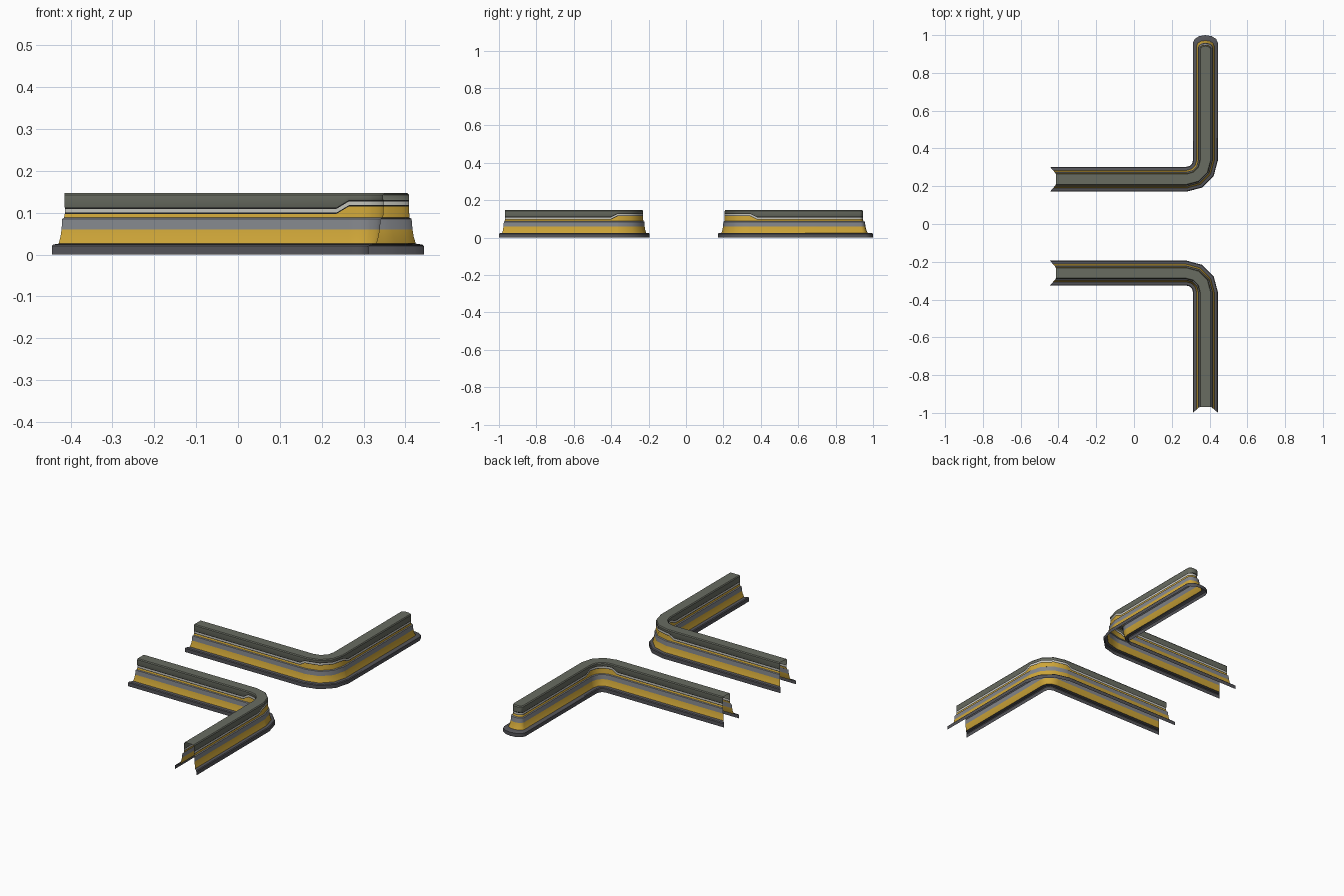
import bpy, math

if "Cube" in bpy.data.objects:
    bpy.data.objects.remove(bpy.data.objects["Cube"])

CX, R = 0.378, 0.1          # centreline of the long arm, bend radius


def material(name, rgb):
    m = bpy.data.materials.new(name)
    m.diffuse_color = (*rgb, 1)
    m.use_nodes = True
    m.node_tree.nodes["Principled BSDF"].inputs["Base Color"].default_value = m.diffuse_color
    return m


DARK = material("dark_grey", (0.09, 0.09, 0.10))
GOLD = material("gold", (0.62, 0.38, 0.04))
STEEL = material("blue_grey", (0.23, 0.24, 0.26))
BLACK = material("black", (0.01, 0.01, 0.01))
WHITE = material("off_white", (0.55, 0.55, 0.50))
OLIVE = material("olive_grey", (0.14, 0.15, 0.12))

# Cross-section strips: (half width, height, lift at the bend)
L = 0.018
STRIPS = [
    ("base_skirt", DARK, [(.066, 0, 0), (.066, .02, 0), (.062, .024, 0), (.047, .026, 0)]),
    ("lower_gold_band", GOLD, [(.047, .026, 0), (.042, .042, 0), (.039, .06, 0)]),
    ("steel_band", STEEL, [(.039, .06, 0), (.037, .085, 0), (.032, .088, 0)]),
    ("upper_gold_band", GOLD, [(.032, .088, 0), (.030, .097, L)]),
    ("lower_black_line", BLACK, [(.030, .097, L), (.030, .100, L)]),
    ("white_stripe", WHITE, [(.030, .100, L), (.030, .109, L)]),
    ("upper_black_line", BLACK, [(.030, .109, L), (.030, .112, L)]),
    ("top_rail", OLIVE, [(.030, .112, L), (.031, .114, L), (.031, .142, 0),
                         (.027, .147, 0), (0, .147, 0)]),
]


def flare(d):
    # open ends reach further out at the wide base
    return max(d - 0.03, 0) * 0.86


def side(d, s, cy, end_y):
    """One side of the bent wall: points (x, y, lift weight)."""
    ax, ay = CX - R, cy + R
    y = cy - s * d
    x = CX + s * d
    pts = [(-0.414 - flare(d), y, 0), (0.235, y, 0), (0.265, y, 1)]
    for i in range(4):
        a = math.radians(-90 + 30 * i)
        r = R + s * d
        pts.append((ax + r * math.cos(a), ay + r * math.sin(a), 1))
    pts += [(x, ay + 0.006, 1), (x, ay + 0.042, 0), (x, end_y, 0)]
    return pts


def outlines(d, cy, capped):
    """Plan lines at half width d, travelling with the outside on the right."""
    if not capped:
        end = 0.968 + flare(d)
        return [side(d, 1, cy, end), side(d, -1, cy, end)[::-1]]
    tip = 0.943 + (d - 0.028) * 1.5
    straight = tip - 0.62 * d
    cap = [(CX + d * math.cos(a), straight + 0.62 * d * math.sin(a), 0)
           for a in (math.pi * k / 6 for k in range(1, 6))]
    return [side(d, 1, cy, straight) + cap + side(d, -1, cy, straight)[::-1]]


def build_strip(name, mat, levels, cy, capped, mirror):
    verts, faces = [], []
    for run in range(1 if capped else 2):
        first = len(verts)
        for d, z, lift in levels:
            line = outlines(d, cy, capped)[run]
            n = len(line)
            verts += [(x, y * mirror, z + lift * w) for x, y, w in line]
        for j in range(len(levels) - 1):
            for i in range(n - 1):
                a = first + j * n + i
                f = (a, a + 1, a + n + 1, a + n)
                faces.append(f if mirror > 0 else f[::-1])
    me = bpy.data.meshes.new(name)
    me.from_pydata(verts, [], faces)
    me.materials.append(mat)
    me.shade_smooth()
    me.set_sharp_from_angle(angle=math.radians(35))
    me.validate()
    ob = bpy.data.objects.new(name, me)
    bpy.context.collection.objects.link(ob)


# Rear wall has a rounded cap, front wall is its mirror with an open end
for label, cy, capped, mirror in (("rear_wall", 0.237, True, 1),
                                  ("front_wall", 0.26, False, -1)):
    for part, mat, levels in STRIPS:
        build_strip(f"{label}_{part}", mat, levels, cy, capped, mirror)
